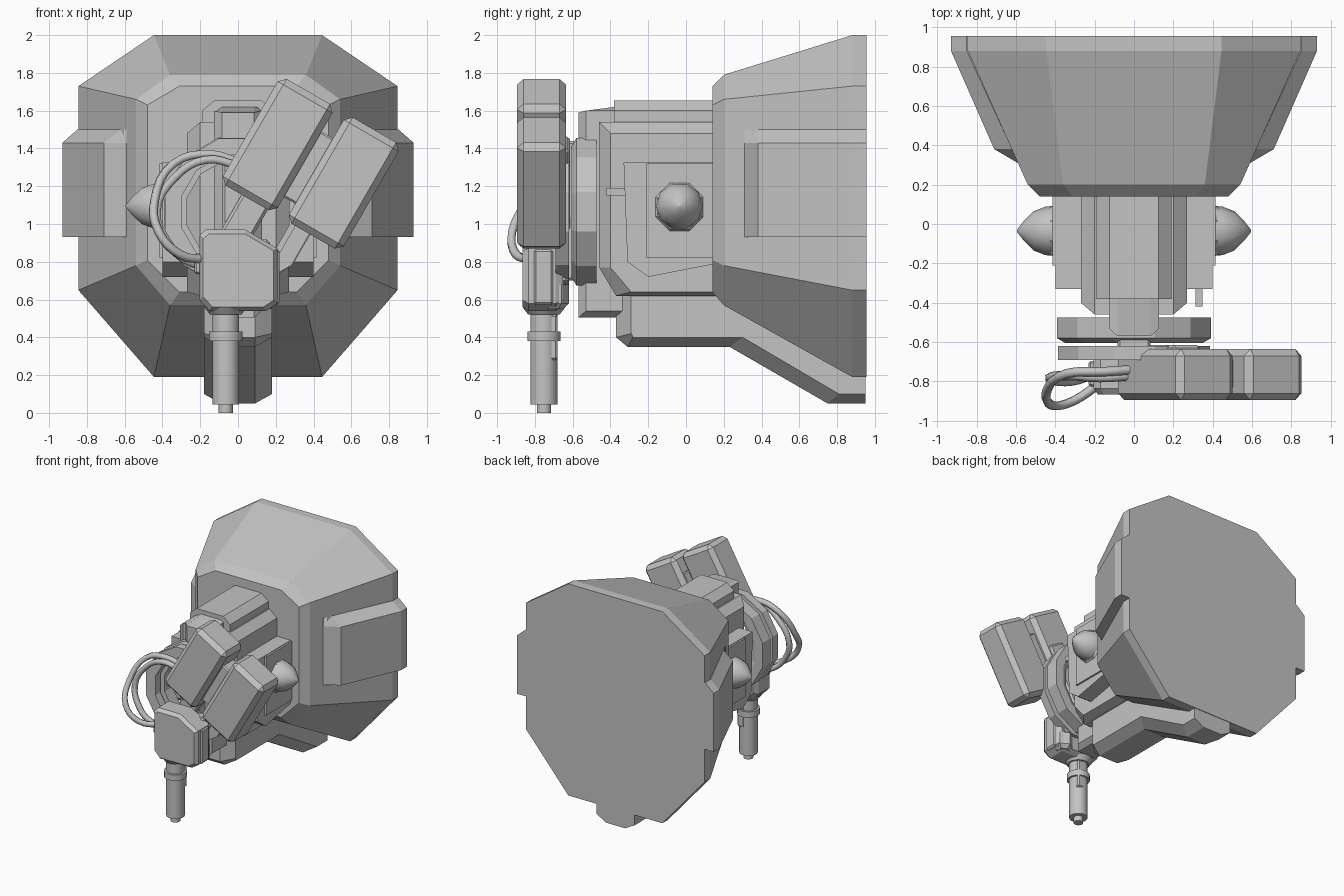
import bpy, bmesh, math
from mathutils import Matrix, Vector

if "Cube" in bpy.data.objects:
    bpy.data.objects.remove(bpy.data.objects["Cube"])

grey = bpy.data.materials.new("plain_grey")
grey.diffuse_color = (0.55, 0.55, 0.55, 1)
grey.use_nodes = True
grey.node_tree.nodes["Principled BSDF"].inputs["Base Color"].default_value = grey.diffuse_color


def finish(name, bm):
    bmesh.ops.recalc_face_normals(bm, faces=bm.faces)
    me = bpy.data.meshes.new(name)
    bm.to_mesh(me)
    bm.free()
    me.materials.append(grey)
    ob = bpy.data.objects.new(name, me)
    bpy.context.collection.objects.link(ob)
    return ob


def smooth(ob, angle):
    bpy.ops.object.select_all(action='DESELECT')
    ob.select_set(True)
    bpy.context.view_layer.objects.active = ob
    bpy.ops.object.shade_smooth_by_angle(angle=math.radians(angle))


def loft(name, sections, closed=False):
    """Bridge equal-length point loops; cap the ends, or join them in a ring."""
    bm = bmesh.new()
    loops = [[bm.verts.new(p) for p in s] for s in sections]
    n = len(loops[0])
    pairs = list(zip(loops, loops[1:] + loops[:1]))
    for a, b in pairs if closed else pairs[:-1]:
        for i in range(n):
            j = (i + 1) % n
            bm.faces.new((a[i], a[j], b[j], b[i]))
    if not closed:
        bm.faces.new(loops[0])
        bm.faces.new(loops[-1])
    return finish(name, bm)


def xloft(name, outer_x, outer, inner_x, inner):
    """Symmetric block from two (y, z) profiles with chamfered flanks."""
    parts = [(-outer_x, outer), (-inner_x, inner), (inner_x, inner), (outer_x, outer)]
    return loft(name, [[(x, y, z) for y, z in p] for x, p in parts])


def box(name, centre, size, bevel=0.0, tilt=0.0):
    bm = bmesh.new()
    bmesh.ops.create_cube(bm, size=1, matrix=Matrix.Diagonal((*size, 1)))
    if bevel:
        bmesh.ops.bevel(bm, geom=bm.edges[:], offset=bevel, segments=1, affect='EDGES')
    m = Matrix.Translation(centre) @ Matrix.Rotation(math.radians(tilt), 4, 'Y')
    bmesh.ops.transform(bm, matrix=m, verts=bm.verts)
    return finish(name, bm)


def lathe(name, centre, axis, profile, n, closed=False, phase=0.5):
    """Turn (radius, height) pairs around an axis through centre."""
    rot = Vector((0, 0, 1)).rotation_difference(Vector(axis)).to_matrix()
    secs = []
    for r, h in profile:
        ang = [2 * math.pi * (i + phase) / n for i in range(n)]
        secs.append([Vector(centre) + rot @ Vector((r * math.cos(a), r * math.sin(a), h)) for a in ang])
    return loft(name, secs, closed)


def octagon(y, x_side, x_flat, z):
    b, lo, hi, t = z
    return [(-x_flat, y, b), (x_flat, y, b), (x_side, y, lo), (x_side, y, hi),
            (x_flat, y, t), (-x_flat, y, t), (-x_side, y, hi), (-x_side, y, lo)]


# Large flared rear housing
loft("rear_housing", [
    octagon(0.14, 0.48, 0.31, (0.64, 0.81, 1.63, 1.73)),
    octagon(0.20, 0.54, 0.36, (0.57, 0.78, 1.66, 1.79)),
    octagon(0.88, 0.845, 0.445, (0.19, 0.65, 1.73, 2.0)),
    octagon(0.955, 0.845, 0.445, (0.19, 0.65, 1.73, 2.0))])

# Keel running under the body and out to the back
xloft("keel",
      0.18, [(-0.29, 0.72), (-0.29, 0.42), (-0.28, 0.40), (0.30, 0.40), (0.81, 0.10), (0.95, 0.10), (0.95, 0.72)],
      0.09, [(-0.37, 0.72), (-0.37, 0.40), (-0.31, 0.35), (0.23, 0.35), (0.75, 0.05), (0.95, 0.05), (0.95, 0.72)])

# Central body with raised spine and front column
xloft("body",
      0.27, [(-0.40, 0.77), (-0.29, 0.64), (0.3, 0.64), (0.3, 1.48), (-0.40, 1.48)],
      0.20, [(-0.46, 0.77), (-0.37, 0.62), (0.3, 0.62), (0.3, 1.54), (-0.46, 1.54)])
xloft("spine",
      0.19, [(-0.38, 1.3), (0.3, 1.3), (0.3, 1.60), (-0.38, 1.60)],
      0.125, [(-0.38, 1.3), (0.3, 1.3), (0.3, 1.655), (-0.38, 1.655)])
xloft("front_column",
      0.127, [(-0.53, 0.54), (-0.30, 0.54), (-0.30, 1.60), (-0.53, 1.60)],
      0.085, [(-0.57, 0.505), (-0.30, 0.505), (-0.30, 1.63), (-0.57, 1.59)])

panel = [(-0.33, 1.325), (0.16, 1.325), (0.16, 0.79), (-0.20, 0.72), (-0.31, 0.80)]
pod = [(0.4, 0.31), (0.59, 0.31), (0.71, 0.38), (0.93, 0.88), (0.93, 0.955), (0.4, 0.955)]
pod_top = [(0.4, 0.31), (0.59, 0.31), (0.62, 0.38), (0.85, 0.88), (0.85, 0.955), (0.4, 0.955)]
for s, side in ((1, "right"), (-1, "left")):
    # Side boxes on the housing
    loft(side + "_housing_box", [[(s * x, y, z) for x, y in p] for z, p in
                                 ((0.93, pod), (1.43, pod), (1.50, pod_top))])
    # Cheek panels with a raised inner plate
    loft(side + "_cheek", [[(s * x, y, z) for y, z in panel] for x in (0.25, 0.37, 0.40)])
    box(side + "_cheek_plate", (s * 0.39, -0.03, 1.07), (0.05, 0.36, 0.5))
    # Side lamps
    lathe(side + "_lamp_base", (s * 0.36, -0.035, 1.09), (s, 0, 0), [(0.14, 0), (0.14, 0.05), (0.125, 0.07)], 8)
    lamp = lathe(side + "_lamp", (s * 0.40, -0.035, 1.095), (s, 0, 0),
                 [(0.128, 0), (0.123, 0.05), (0.10, 0.11), (0.05, 0.16), (0.005, 0.195)], 10)
    smooth(lamp, 50)
box("cheek_tab", (0.33, -0.365, 1.17), (0.035, 0.11, 0.04))

# Rotating mount rings
lathe("rear_ring", (0, -0.54, 1.065), (0, 1, 0),
      [(0.28, -0.065), (0.36, -0.065), (0.405, -0.04), (0.405, 0.065), (0.33, 0.065), (0.28, 0.04)], 12, True)
lathe("front_ring", (0, -0.655, 1.065), (0, 1, 0),
      [(0.31, -0.035), (0.40, -0.035), (0.40, 0.035), (0.31, 0.035)], 12, True)
box("ring_bridge", (0, -0.60, 1.07), (0.17, 0.12, 0.74), 0.015)
box("ring_arm", (0.12, -0.65, 1.17), (0.16, 0.07, 0.60), 0.015, 30)

# Twin tilted canisters and the link between them
for name, x, z in (("inner_canister", 0.21, 1.42), ("outer_canister", 0.56, 1.217)):
    box(name, (x, -0.765, z), (0.335, 0.26, 0.65), 0.035, 30)
box("canister_link", (0.37, -0.76, 1.30), (0.14, 0.15, 0.40), 0.01, 30)

# Gun head: chamfered block
head = [(-0.205, 0.60), (-0.205, 0.94), (-0.17, 0.97), (0.04, 0.97), (0.21, 0.87), (0.21, 0.58), (0.15, 0.54), (-0.15, 0.54)]
loft("gun_head", [[(x * k, y, 0.75 + (z - 0.75) * k) for x, z in head] for y, k in
                  ((-0.865, 0.90), (-0.835, 1), (-0.69, 1), (-0.65, 0.88))])
box("head_neck", (0.05, -0.67, 0.80), (0.24, 0.10, 0.24), 0.02)
box("head_side_plate", (0.185, -0.755, 0.72), (0.07, 0.11, 0.30), 0.015)
lathe("side_nozzle", (0.13, -0.70, 0.55), (0, 0, 1), [(0.05, 0), (0.08, 0.03), (0.08, 0.13)], 6)

# Barrel with muzzle, collar, sleeve and sight rail
c = (-0.065, -0.752, 0)
for name, prof in (("barrel", [(0.072, 0.045), (0.072, 0.56)]),
                   ("muzzle", [(0.038, 0.0), (0.038, 0.06)]),
                   ("barrel_collar", [(0.09, 0.38), (0.09, 0.43)]),
                   ("barrel_sleeve", [(0.085, 0.52), (0.115, 0.56), (0.115, 0.65)])):
    smooth(lathe(name, c, (0, 0, 1), prof, 16), 35)
box("barrel_rail", (-0.04, -0.705, 0.40), (0.07, 0.05, 0.24), 0.01)

# Feed hoses looping from the canister to the gun head
hoses = [[(0.0, -0.74, 1.33), (-0.15, -0.75, 1.37), (-0.34, -0.76, 1.32), (-0.44, -0.84, 1.13),
          (-0.42, -0.92, 0.96), (-0.31, -0.90, 0.84), (-0.16, -0.80, 0.81)],
         [(0.0, -0.77, 1.31), (-0.17, -0.78, 1.34), (-0.33, -0.77, 1.25), (-0.43, -0.78, 1.07),
          (-0.37, -0.80, 0.90), (-0.28, -0.79, 0.81), (-0.16, -0.74, 0.77)]]
for i, pts in enumerate(hoses):
    cu = bpy.data.curves.new("hose", 'CURVE')
    cu.dimensions = '3D'
    cu.bevel_depth, cu.bevel_resolution, cu.resolution_u = 0.024, 1, 4
    sp = cu.splines.new('BEZIER')
    sp.bezier_points.add(len(pts) - 1)
    for bp, p in zip(sp.bezier_points, pts):
        bp.co = p
        bp.handle_left_type = bp.handle_right_type = 'AUTO'
    cu.materials.append(grey)
    ob = bpy.data.objects.new(("outer_hose", "inner_hose")[i], cu)
    bpy.context.collection.objects.link(ob)
box("hose_socket", (-0.20, -0.76, 0.79), (0.06, 0.13, 0.11), 0.01)
